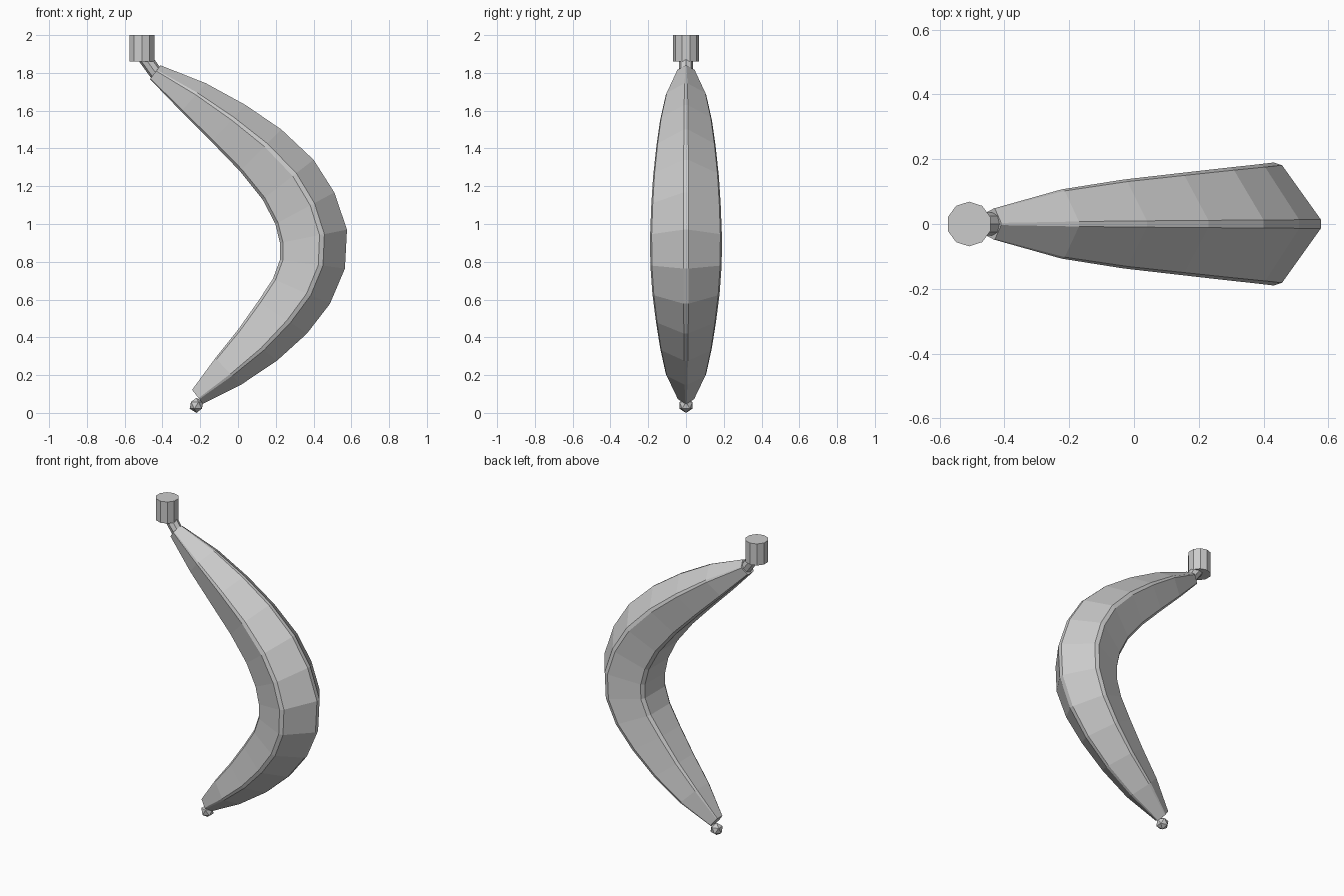
import bpy, bmesh
from math import sin, cos, radians
from mathutils import Vector

if "Cube" in bpy.data.objects:
    bpy.data.objects.remove(bpy.data.objects["Cube"])

# Stations from stem to tip: outer edge (x, z), inner edge (x, z), half width
stations = [
    (-.41, 1.84, -.466, 1.767, .048),
    (-.17, 1.745, -.30, 1.595, .107),
    (.04, 1.63, -.14, 1.435, .137),
    (.23, 1.50, .01, 1.28, .157),
    (.40, 1.34, .13, 1.13, .174),
    (.51, 1.167, .198, 1.00, .184),
    (.577, .97, .222, .90, .19),
    (.566, .764, .222, .81, .189),
    (.487, .578, .185, .71, .178),
    (.365, .42, .106, .59, .16),
    (.206, .276, 0, .44, .137),
    (.016, .149, -.12, .29, .107),
    (-.185, .048, -.243, .122, .045),
]
# Pentagon section with narrow bevelled corners:
# (fraction from inner to outer, fraction of half width)
angles = [radians(72 * k + d) for k in range(5) for d in (-4, 4)]
low, high = min(map(cos, angles)), max(map(cos, angles))
wide = max(map(sin, angles))
section = [((cos(a) - low) / (high - low), sin(a) / wide) for a in angles]


def finish(name, bm, location=(0, 0, 0)):
    bmesh.ops.recalc_face_normals(bm, faces=bm.faces)
    mesh = bpy.data.meshes.new(name)
    bm.to_mesh(mesh)
    bm.free()
    obj = bpy.data.objects.new(name, mesh)
    bpy.context.collection.objects.link(obj)
    obj.location = location
    return obj


def cylinder_between(name, a, b, radius, sides, turn=0):
    a, b = Vector(a), Vector(b)
    bm = bmesh.new()
    bmesh.ops.create_cone(bm, cap_ends=True, segments=sides,
                          radius1=radius, radius2=radius, depth=(b - a).length)
    obj = finish(name, bm, (a + b) / 2)
    tilt = (b - a).to_track_quat('Z', 'Y').to_matrix().to_4x4()
    obj.rotation_euler = tilt.to_euler()
    return obj


# Curved fruit body, lofted through the stations
bm = bmesh.new()
rings = []
for ox, oz, ix, iz, w in stations:
    rings.append([bm.verts.new((ix + (ox - ix) * f, w * y, iz + (oz - iz) * f))
                  for f, y in section])
n = len(section)
for r, s in zip(rings, rings[1:]):
    for i in range(n):
        j = (i + 1) % n
        bm.faces.new((r[i], r[j], s[j], s[i]))
bm.faces.new(rings[0])
bm.faces.new(rings[-1])
finish("fruit_body", bm)

# Short neck and upright stem
cylinder_between("neck", (-.432, 0, 1.795), (-.497, 0, 1.885), .036, 8)
cylinder_between("stem", (-.509, 0, 1.86), (-.509, 0, 2.0), .069, 10)

# Small faceted tip at the bottom
bm = bmesh.new()
bmesh.ops.create_icosphere(bm, subdivisions=1, radius=.04)
finish("bottom_tip", bm, (-.22, 0, .04))
